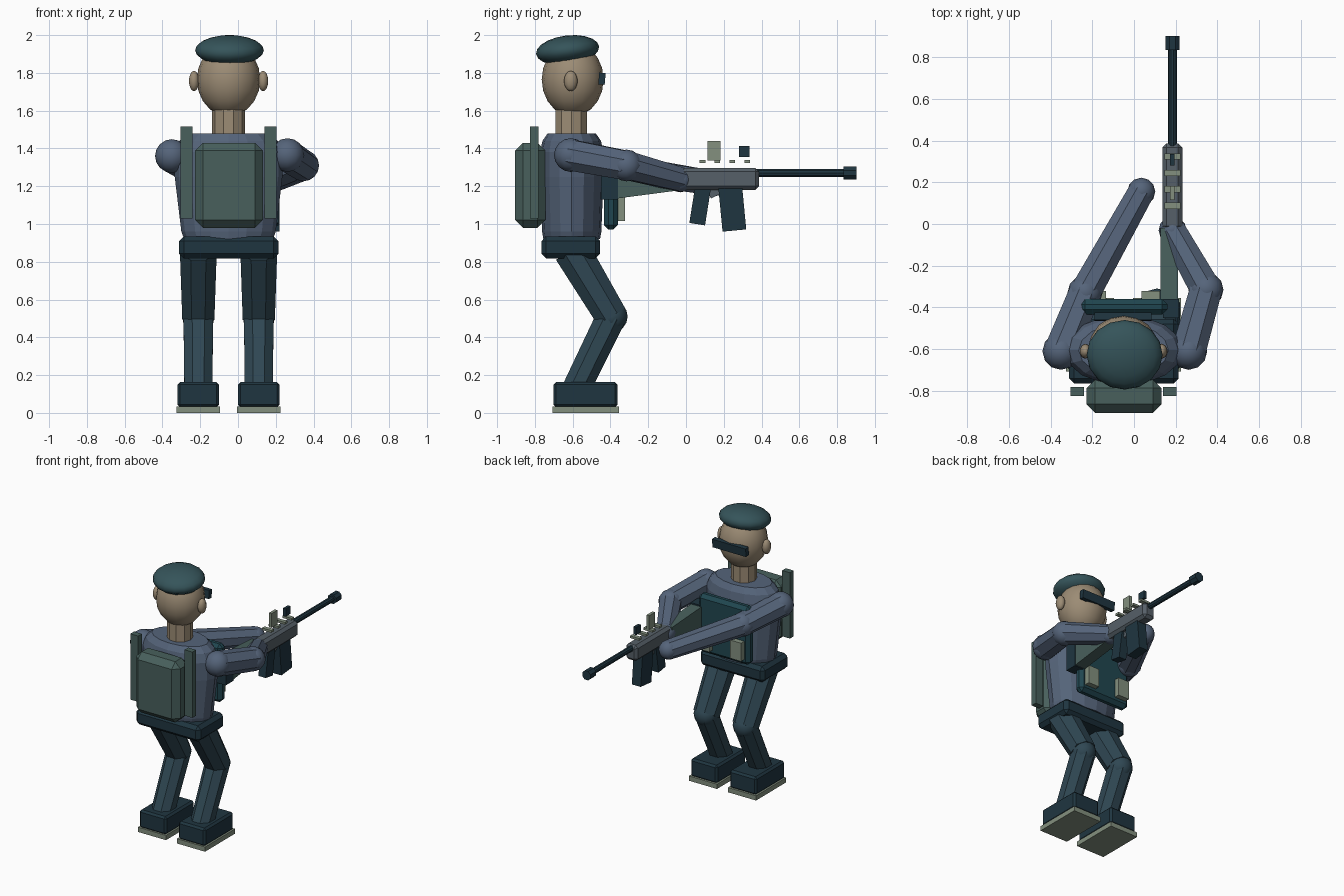
import bpy, bmesh, math
from mathutils import Vector, Matrix

if "Cube" in bpy.data.objects:
    bpy.data.objects.remove(bpy.data.objects["Cube"])

CX = -0.05   # centre line of the body


def material(name, hexcol):
    m = bpy.data.materials.new(name)
    rgb = [int(hexcol[i:i + 2], 16) / 255 for i in (0, 2, 4)]
    m.diffuse_color = [((c + 0.055) / 1.055) ** 2.4 for c in rgb] + [1]
    m.use_nodes = True
    m.node_tree.nodes["Principled BSDF"].inputs["Base Color"].default_value = m.diffuse_color
    return m


SHIRT = material("shirt", "55647A")
TROUSER = material("trouser", "2F4753")
DARK = material("dark", "1F3540")
BERET = material("beret", "35545A")
SKIN = material("skin", "9C8C75")
PACK = material("pack", "48605C")
VEST = material("vest", "204650")
PALE = material("pale", "83907F")
STEEL = material("steel", "566068")


def finish(name, bm, mat, smooth=False):
    bmesh.ops.recalc_face_normals(bm, faces=bm.faces)
    me = bpy.data.meshes.new(name)
    bm.to_mesh(me)
    bm.free()
    me.materials.append(mat)
    if smooth:
        for p in me.polygons:
            p.use_smooth = True
    ob = bpy.data.objects.new(name, me)
    bpy.context.collection.objects.link(ob)
    return ob


def box(name, x, y, z, mat, bevel=0, tilt=0):
    """Box from (min, max) ranges, optionally chamfered and tilted about x."""
    bm = bmesh.new()
    bmesh.ops.create_cube(bm, size=1)
    bmesh.ops.scale(bm, verts=bm.verts, vec=(x[1] - x[0], y[1] - y[0], z[1] - z[0]))
    ob = finish(name, bm, mat)
    ob.location = (sum(x) / 2, sum(y) / 2, sum(z) / 2)
    ob.rotation_euler.x = math.radians(tilt)
    if bevel:
        mod = ob.modifiers.new("chamfer", "BEVEL")
        mod.width, mod.segments = bevel, 1
    return ob


def ball(name, c, r, mat, seg=16, rings=10, tilt=0):
    bm = bmesh.new()
    bmesh.ops.create_uvsphere(bm, u_segments=seg, v_segments=rings, radius=1)
    bmesh.ops.scale(bm, verts=bm.verts, vec=r if isinstance(r, tuple) else (r, r, r))
    ob = finish(name, bm, mat, True)
    ob.location = c
    ob.rotation_euler.x = math.radians(tilt)
    return ob


def limb(name, a, b, r1, r2, mat, sides=8):
    """Tapered prism from point a to point b."""
    a, b = Vector(a), Vector(b)
    bm = bmesh.new()
    bmesh.ops.create_cone(bm, cap_ends=True, segments=sides, radius1=r1, radius2=r2,
                          depth=(b - a).length,
                          matrix=Matrix.Rotation(math.pi / sides, 4, 'Z'))
    ob = finish(name, bm, mat)
    ob.location = (a + b) / 2
    ob.rotation_euler = (b - a).to_track_quat('Z', 'Y').to_euler()
    return ob


def loft(name, cx, cy, rings, mat, sides=16):
    """Stacked ellipses given as (z, rx, ry)."""
    bm = bmesh.new()
    loops = [[bm.verts.new((cx + rx * math.cos(2 * math.pi * i / sides),
                            cy + ry * math.sin(2 * math.pi * i / sides), z))
              for i in range(sides)] for z, rx, ry in rings]
    for lo, hi in zip(loops, loops[1:]):
        for i in range(sides):
            j = (i + 1) % sides
            bm.faces.new((lo[i], lo[j], hi[j], hi[i]))
    bm.faces.new(loops[0])
    bm.faces.new(loops[-1])
    return finish(name, bm, mat)


# head, beret, ears, glasses, neck
ball("head", (CX, -0.60, 1.765), (0.168, 0.164, 0.195), SKIN)
ball("beret", (-0.045, -0.627, 1.92), (0.182, 0.168, 0.078), BERET, tilt=7)
for s, side in ((-1, "left"), (1, "right")):
    ball(side + "_ear", (CX + s * 0.183, -0.61, 1.757), (0.028, 0.036, 0.054), SKIN, 10, 8)
box("glasses", (-0.19, 0.085), (-0.462, -0.428), (1.738, 1.8), DARK, tilt=-5)
limb("neck", (CX, -0.607, 1.45), (CX, -0.607, 1.62), 0.088, 0.088, SKIN, 10)

# torso and belt
loft("torso", CX, -0.605, [(0.92, 0.235, 0.15), (0.96, 0.25, 0.157), (1.25, 0.285, 0.168),
                           (1.38, 0.285, 0.168), (1.44, 0.26, 0.155), (1.48, 0.215, 0.127)], SHIRT)
box("belt", (-0.312, 0.214), (-0.765, -0.455), (0.818, 0.935), DARK, 0.025)

# chest plate and pouches
box("chest_plate", (-0.26, 0.16), (-0.435, -0.36), (0.97, 1.4), VEST, 0.025)
for s, side in ((-1, "left"), (1, "right")):
    px = CX + s * 0.13
    box(side + "_pouch", (px - 0.045, px + 0.045), (-0.37, -0.322), (1.015, 1.15), PALE)

# backpack and side rods
box("backpack", (-0.228, 0.132), (-0.905, -0.745), (0.98, 1.43), PACK, 0.042)
for s, side in ((-1, "left"), (1, "right")):
    px = CX + s * 0.222
    box(side + "_pack_rod", (px - 0.032, px + 0.032), (-0.825, -0.782), (1.03, 1.517), PACK)

# legs and boots
for s, side in ((-1, "left"), (1, "right")):
    lx = CX + s * 0.16
    knee = (lx, -0.395, 0.51)
    limb(side + "_thigh", (lx, -0.605, 0.86), knee, 0.105, 0.092, TROUSER)
    ball(side + "_knee", knee, 0.086, TROUSER, 12, 8)
    limb(side + "_shin", knee, (lx, -0.585, 0.12), 0.085, 0.08, TROUSER)
    box(side + "_boot", (lx - 0.11, lx + 0.11), (-0.702, -0.362), (0.03, 0.163), DARK, 0.014)
    box(side + "_sole", (lx - 0.115, lx + 0.115), (-0.707, -0.355), (0, 0.035), PALE)

# arms
arms = {"left": ((-0.35, -0.61, 1.36), (-0.235, -0.33, 1.29), (0.035, 0.155, 1.215)),
        "right": ((0.262, -0.61, 1.365), (0.345, -0.315, 1.31), (0.185, -0.03, 1.235))}
for side, (sh, el, ha) in arms.items():
    ball(side + "_shoulder", sh, 0.089, SHIRT, 12, 8)
    limb(side + "_upper_arm", sh, el, 0.088, 0.083, SHIRT)
    ball(side + "_elbow", el, 0.084, SHIRT, 12, 8)
    limb(side + "_forearm", el, ha, 0.08, 0.068, SHIRT)
    ball(side + "_hand", ha, 0.067, SHIRT, 12, 8)

# rifle
GX = 0.184
limb("barrel", (GX, 0.37, 1.27), (GX, 0.85, 1.27), 0.021, 0.021, DARK, 10)
limb("muzzle", (GX, 0.835, 1.27), (GX, 0.902, 1.27), 0.036, 0.036, DARK, 8)
box("receiver", (GX - 0.048, GX + 0.048), (-0.03, 0.387), (1.18, 1.297), STEEL, 0.02)
stock = box("stock", (0.127, 0.211), (-0.365, -0.02), (1.135, 1.31), PACK)
for v in stock.data.vertices:      # taper towards the receiver
    if v.co.y > 0:
        v.co.z = v.co.z * 0.62 + 0.012
box("butt_pad", (0.14, 0.215), (-0.45, -0.36), (1.13, 1.32), DARK)
box("grip", (GX - 0.03, GX + 0.03), (0.033, 0.117), (0.998, 1.2), DARK, tilt=-9)
box("magazine", (GX - 0.036, GX + 0.036), (0.182, 0.308), (0.965, 1.2), DARK, tilt=5.5)
box("trigger", (GX - 0.012, GX + 0.012), (0.12, 0.175), (1.145, 1.19), STEEL, tilt=25)
for i in range(4):
    y = 0.087 + i * 0.079
    box("rail_tooth", (GX - 0.038, GX + 0.038), (y - 0.015, y + 0.015), (1.322, 1.338), PALE)
box("rear_sight", (GX - 0.011, GX + 0.011), (0.115, 0.183), (1.335, 1.44), PALE)
box("front_sight", (GX - 0.011, GX + 0.011), (0.281, 0.335), (1.355, 1.412), DARK)
